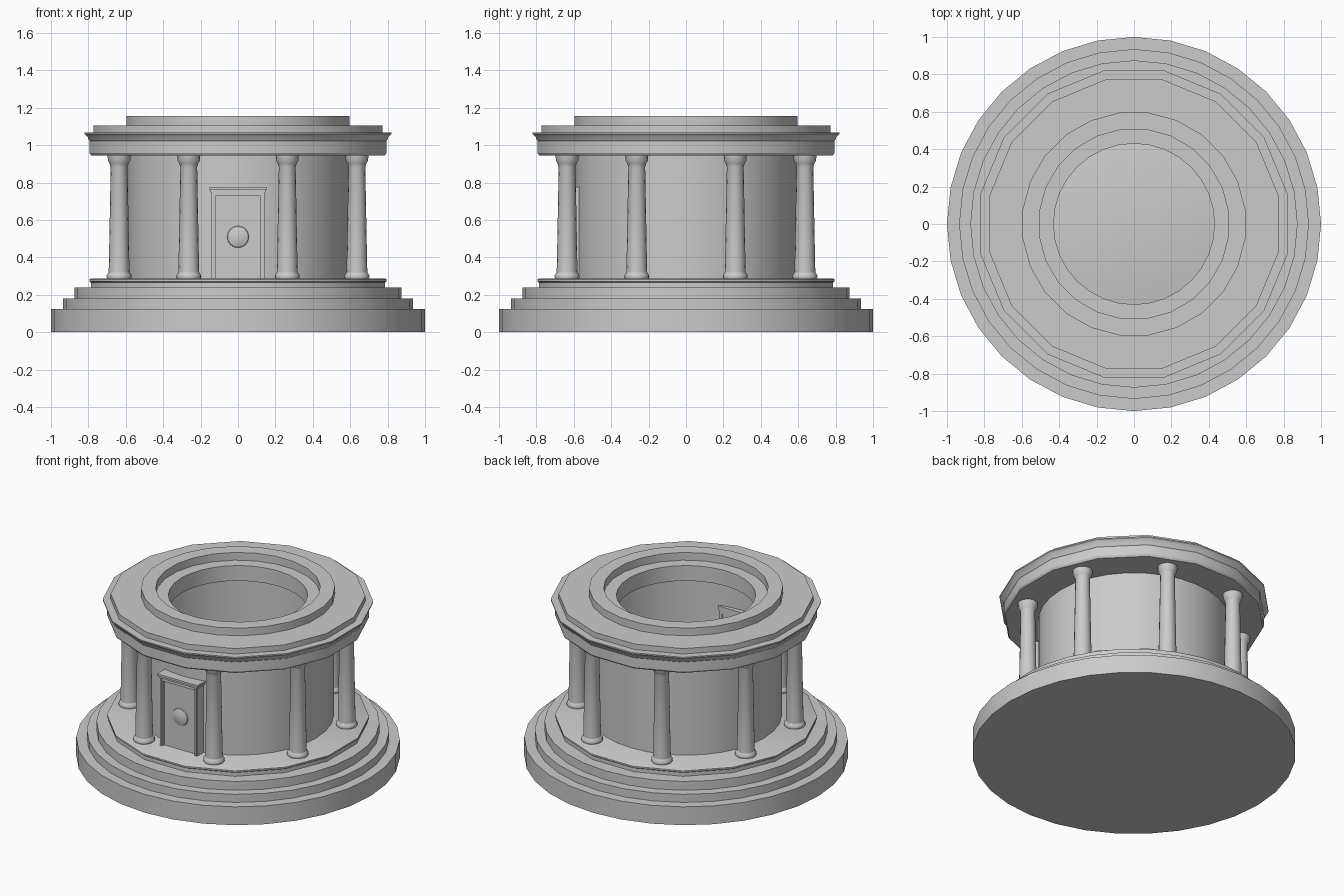
import bpy, bmesh, math
from mathutils import Matrix

old = bpy.data.objects.get("Cube")
if old:
    bpy.data.objects.remove(old, do_unlink=True)

stone = bpy.data.materials.new("grey_stone")
stone.use_nodes = True
colour = (0.6, 0.6, 0.6, 1)
stone.diffuse_color = colour
stone.node_tree.nodes["Principled BSDF"].inputs["Base Color"].default_value = colour


def finish(name, bm):
    mesh = bpy.data.meshes.new(name)
    bm.to_mesh(mesh)
    bm.free()
    mesh.materials.append(stone)
    ob = bpy.data.objects.new(name, mesh)
    bpy.context.collection.objects.link(ob)
    bpy.ops.object.select_all(action='DESELECT')
    ob.select_set(True)
    bpy.context.view_layer.objects.active = ob
    bpy.ops.object.shade_smooth_by_angle(angle=math.radians(30))
    return ob


def lathe(name, profile, sides, ends="cap", flat_front=False):
    """Turn (radius, z) points round z; ends are 'cap', 'open' or 'ring'.
    With flat_front the radius is measured to the flats."""
    bm = bmesh.new()
    half = math.pi / sides if flat_front else 0
    grow = 1 / math.cos(half)
    rows = []
    for r, z in profile:
        angles = [half + math.tau * i / sides for i in range(sides)]
        rows.append([bm.verts.new((r * grow * math.cos(a), r * grow * math.sin(a), z))
                     for a in angles])
    pairs = list(zip(rows, rows[1:]))
    if ends == "ring":
        pairs.append((rows[-1], rows[0]))
    for low, high in pairs:
        for i in range(sides):
            j = (i + 1) % sides
            bm.faces.new((low[i], low[j], high[j], high[i]))
    if ends == "cap":
        bm.faces.new(rows[0][::-1])
        bm.faces.new(rows[-1])
    return finish(name, bm)


def box(name, x0, x1, y0, y1, z0, z1):
    bm = bmesh.new()
    bmesh.ops.create_cube(bm, size=1)
    bmesh.ops.scale(bm, vec=(x1 - x0, y1 - y0, z1 - z0), verts=bm.verts)
    bmesh.ops.translate(bm, vec=((x0 + x1) / 2, (y0 + y1) / 2, (z0 + z1) / 2), verts=bm.verts)
    return finish(name, bm)


# Stepped round base
lathe("base_steps", [(1, 0), (1, 0.125), (0.935, 0.125), (0.935, 0.18),
                     (0.875, 0.18), (0.875, 0.24), (0.7, 0.24)], 32)
lathe("column_platform", [(0.785, 0.23), (0.785, 0.265), (0.795, 0.272),
                          (0.795, 0.282), (0.785, 0.287)], 16, flat_front=True)

# Thin round chamber wall
lathe("chamber_wall", [(0.592, 0.28), (0.592, 1.0)], 32, ends="open")

# Eight tapered columns
shaft = [(0.062, 0.28), (0.067, 0.295), (0.066, 0.305), (0.056, 0.32), (0.054, 0.4),
         (0.045, 0.885), (0.05, 0.9), (0.06, 0.918), (0.062, 0.95)]
for n in range(8):
    column = lathe(f"column_{n + 1}", shaft, 16)
    a = math.tau * (n + 0.5) / 8
    column.location = (0.688 * math.cos(a), 0.688 * math.sin(a), 0)

# Beam, cornice and roof slab, open in the middle
lathe("entablature", [(0.785, 0.945), (0.793, 0.957), (0.793, 1.022), (0.8, 1.03),
                      (0.803, 1.042), (0.82, 1.06), (0.82, 1.068), (0.772, 1.068),
                      (0.772, 1.105), (0.55, 1.105), (0.55, 0.945)],
      16, ends="ring", flat_front=True)
lathe("roof_opening_ledge", [(0.57, 1.0), (0.57, 1.104), (0.43, 1.104), (0.43, 1.0)],
      32, ends="ring")
lathe("roof_parapet", [(0.595, 1.09), (0.595, 1.157), (0.505, 1.157), (0.505, 1.09)],
      24, ends="ring", flat_front=True)

# Doorway: panel, stepped jambs and a moulded lintel
box("door_panel", -0.13, 0.13, -0.622, -0.565, 0.28, 0.735)
for side, s in (("left", 1), ("right", -1)):
    for part, inner, outer, front in (("outer", 0.12, 0.142, 0.638), ("inner", 0.126, 0.136, 0.646)):
        xs = sorted((s * inner, s * outer))
        box(f"door_jamb_{part}_{side}", *xs, -front, -0.56, 0.28, 0.745)
for n, (w, front, z0, z1) in enumerate(((0.142, 0.638, 0.728, 0.748),
                                        (0.147, 0.646, 0.748, 0.762),
                                        (0.152, 0.655, 0.762, 0.776))):
    box(f"door_lintel_{n + 1}", -w, w, -front, -0.56, z0, z1)

# Domed round boss on the door
boss = lathe("door_boss", [(0.058, 0), (0.055, 0.006), (0.035, 0.013), (0.012, 0.016)], 24)
boss.matrix_world = Matrix.Translation((0, -0.622, 0.51)) @ Matrix.Rotation(math.pi / 2, 4, 'X')
